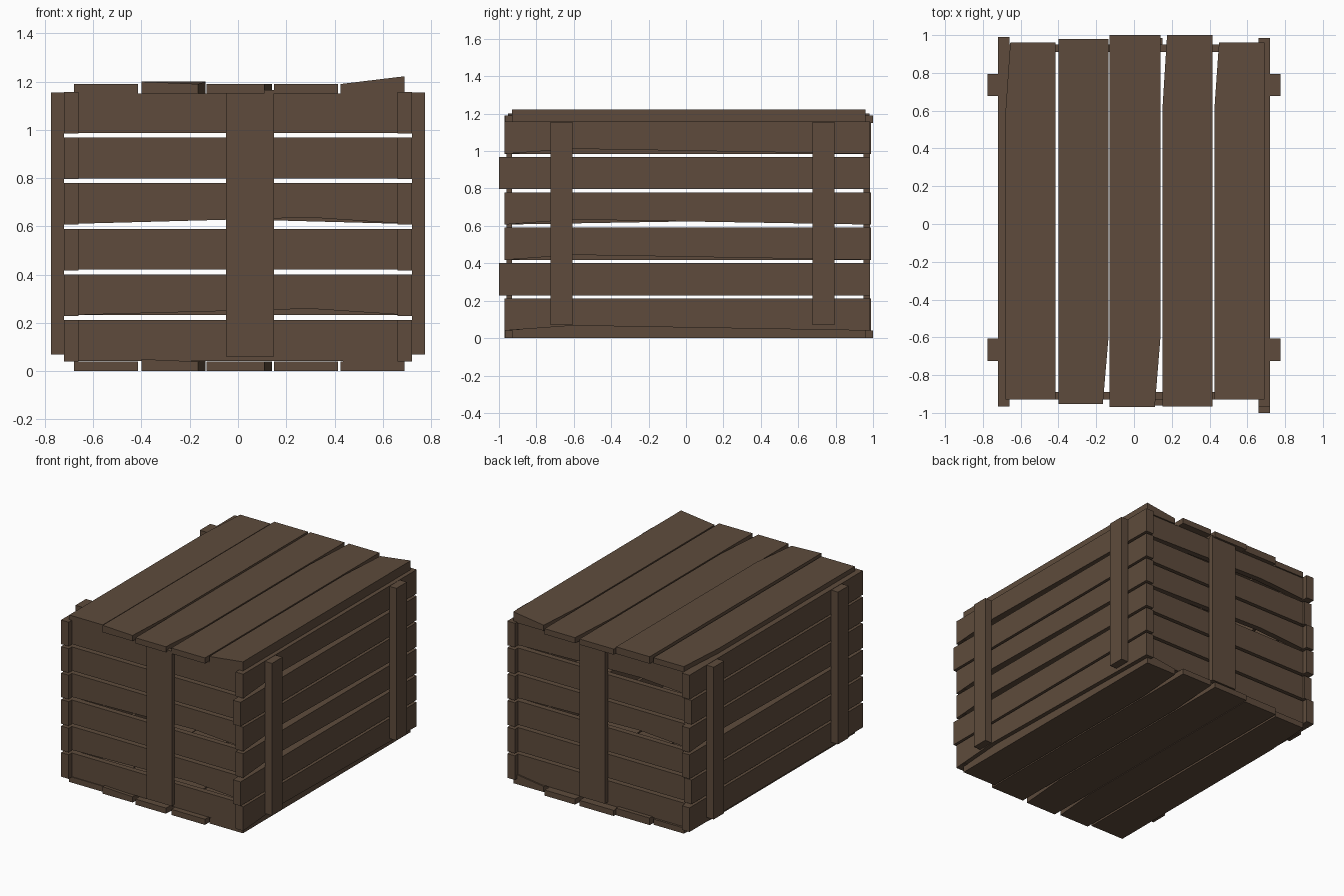
import bpy
import bmesh

cube = bpy.data.objects.get("Cube")
if cube:
    bpy.data.objects.remove(cube, do_unlink=True)

wood = bpy.data.materials.new("brown wood")
wood.use_nodes = True
colour = (0.112, 0.071, 0.045, 1)
wood.diffuse_color = colour
wood.node_tree.nodes["Principled BSDF"].inputs["Base Color"].default_value = colour


def board(name, outline, near, far, place, adjust=None):
    """Extrude a flat outline from near to far; place maps (u, v, depth) to xyz."""
    bm = bmesh.new()
    rings = [[bm.verts.new(place(u, v, d)) for u, v in outline] for d in (near, far)]
    bm.faces.new(rings[0])
    bm.faces.new(rings[1])
    for i in range(len(outline)):
        j = (i + 1) % len(outline)
        bm.faces.new((rings[0][i], rings[0][j], rings[1][j], rings[1][i]))
    if adjust:
        for v in rings[1]:
            adjust(v.co)
    bmesh.ops.recalc_face_normals(bm, faces=bm.faces)
    mesh = bpy.data.meshes.new(name)
    bm.to_mesh(mesh)
    bm.free()
    mesh.materials.append(wood)
    obj = bpy.data.objects.new(name, mesh)
    bpy.context.scene.collection.objects.link(obj)


def rect(u0, u1, v0, v1, notch=None):
    """Rectangle whose lower edge may be chipped upward at u = notch."""
    chip = [(notch, v0 + 0.027)] if notch is not None else []
    return [(u0, v0)] + chip + [(u1, v0), (u1, v1), (u0, v1)]


def flat(u, v, d):
    return (u, v, d)


def on_side(u, v, d):
    return (d, u, v)


def on_end(u, v, d):
    return (u, d, v)


# Lid and base planks: x range, y range, and where the end is tapered
planks = [
    (-0.68, -0.415, -0.93, 0.96, "back"),
    (-0.40, -0.135, -0.953, 0.98, "front"),
    (-0.13, 0.14, -0.97, 1.0, "front"),
    (0.15, 0.415, -0.965, 1.0, "back"),
    (0.425, 0.69, -0.93, 0.96, "back"),
]


def warp(i):
    def adjust(co):
        if i == 4 and co.x > 0.6:        # last plank swells at its outer edge
            co.z += 0.032
        if i == 1 and (co.y > -0.7 or co.x < -0.3):
            co.z += 0.01
    return adjust


for layer, z in (("base", 0.0), ("lid", 1.15)):
    for i, (x0, x1, y0, y1, taper) in enumerate(planks):
        if taper == "front":
            shape = [(x0, y0), (x1 - 0.03, y0), (x1, -0.6), (x1, y1), (x0, y1)]
        else:
            shape = [(x0, y0), (x1, y0), (x1, y1), (x0 + 0.025, y1), (x0, 0.6)]
        board(f"{layer}_plank_{i + 1}", shape, z, z + 0.04, flat, warp(i))

# Six rows of slats on the long sides and the ends
for row in range(6):
    z0 = 0.04 + row * 0.189
    z1 = z0 + 0.172
    long_row = row in (1, 4)
    board(f"left_slat_{row + 1}",
          rect(-1.0 if long_row else -0.97, 0.985, z0, z1,
               None if long_row else -0.6),
          0.66, 0.72, on_side)
    board(f"right_slat_{row + 1}",
          rect(-0.965, 0.965 if long_row else 0.99, z0, z1,
               0.6 if row == 3 else None),
          -0.72, -0.66, on_side)
    top = min(z1, 1.15)
    board(f"front_slat_{row + 1}",
          rect(-0.71, 0.71, z0 + 0.003, top, 0.3 if row in (1, 3) else None),
          -0.93, -0.89, on_end)
    board(f"back_slat_{row + 1}",
          rect(-0.71, 0.71, z0 + 0.003, top, -0.3 if row in (3, 5) else None),
          0.91, 0.95, on_end)

# Upright battens: two on each long side, one on each end
for side, sign in (("left", 1), ("right", -1)):
    for where, y in (("front", -0.665), ("back", 0.736)):
        board(f"{side}_{where}_batten", rect(y - 0.059, y + 0.059, 0.07, 1.155),
              sign * 0.72, sign * 0.775, on_side)
for name, y0, y1 in (("front_batten", -0.96, -0.93), ("back_batten", 0.95, 0.985)):
    board(name, rect(-0.05, 0.15, 0.06, 1.165), y0, y1, on_end)
